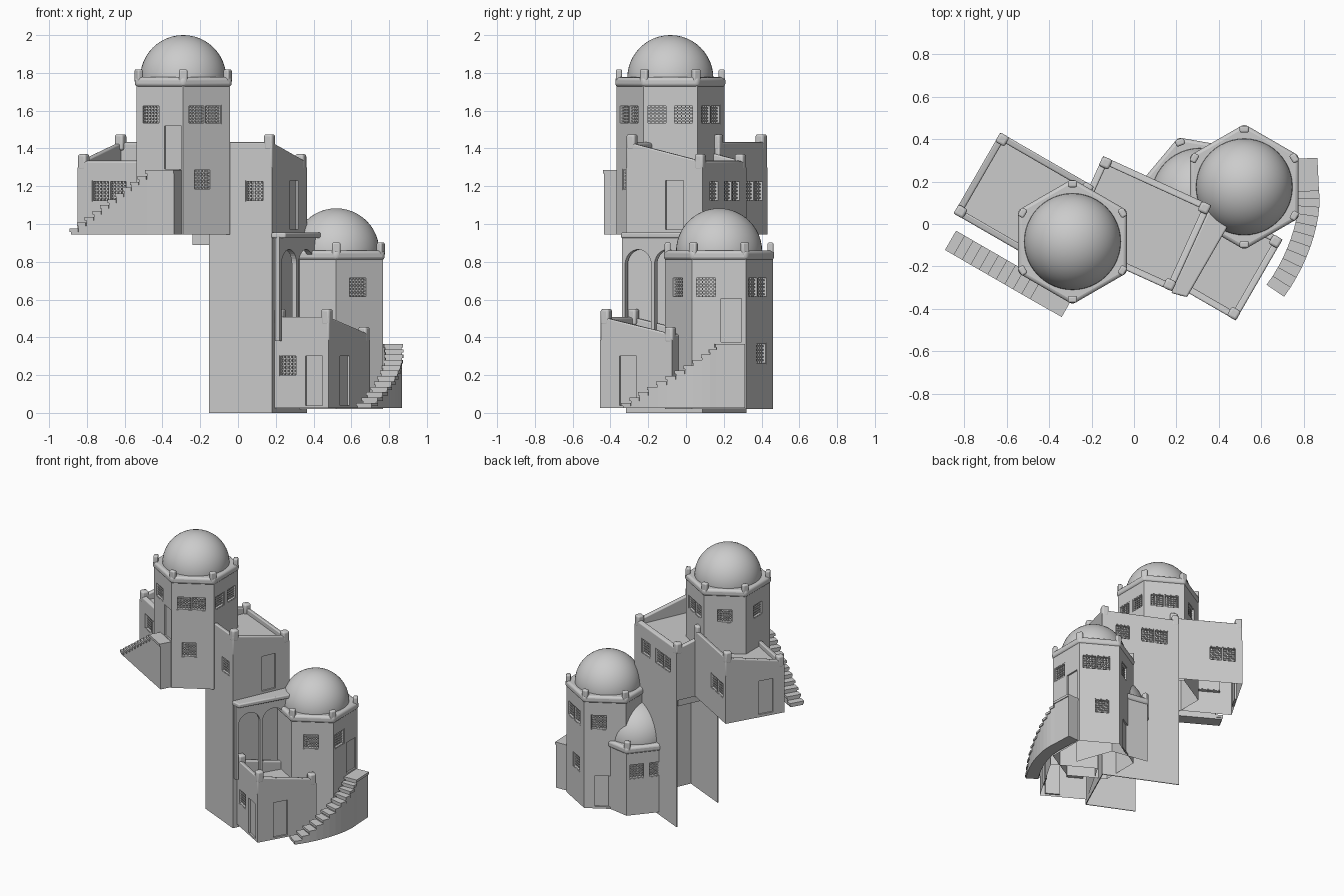
import bpy, bmesh
from math import radians, cos, sin, pi
from mathutils import Matrix, Vector
from mathutils.geometry import interpolate_bezier

if "Cube" in bpy.data.objects:
    bpy.data.objects.remove(bpy.data.objects["Cube"])


def smooth(ob):
    bpy.ops.object.select_all(action='DESELECT')
    bpy.context.view_layer.objects.active = ob
    ob.select_set(True)
    bpy.ops.object.shade_smooth_by_angle(angle=radians(35))


def finish(bm, name, bevel=0.0, flat=False):
    bmesh.ops.recalc_face_normals(bm, faces=bm.faces)
    me = bpy.data.meshes.new(name)
    bm.to_mesh(me)
    bm.free()
    ob = bpy.data.objects.new(name, me)
    bpy.context.collection.objects.link(ob)
    if bevel:
        m = ob.modifiers.new("round", 'BEVEL')
        m.width, m.segments, m.limit_method = bevel, 3, 'ANGLE'
    if not flat:
        smooth(ob)
    return ob


def frame(x, y, deg):
    return Matrix.Translation((x, y, 0)) @ Matrix.Rotation(radians(deg), 4, 'Z')


def block(bm, M, x0, x1, y0, y1, z0, z1):
    T = Matrix.Translation(((x0 + x1) / 2, (y0 + y1) / 2, (z0 + z1) / 2))
    S = Matrix.Diagonal((x1 - x0, y1 - y0, z1 - z0, 1))
    bmesh.ops.create_cube(bm, size=1, matrix=M @ T @ S)


def prism(bm, low, high):
    a = [bm.verts.new(p) for p in low]
    b = [bm.verts.new(p) for p in high]
    n = len(a)
    bm.faces.new(a[::-1])
    bm.faces.new(b)
    for i in range(n):
        bm.faces.new((a[i], a[(i + 1) % n], b[(i + 1) % n], b[i]))


def slice_off(bm, clip):
    # drop everything on the near side of a plane
    if clip:
        bmesh.ops.bisect_plane(bm, geom=bm.verts[:] + bm.edges[:] + bm.faces[:],
                               plane_co=clip[0], plane_no=clip[1], clear_inner=True)


def hexagon(x, y, r, z, rot):
    return [Vector((x + r * cos(radians(rot + 60 * i)), y + r * sin(radians(rot + 60 * i)), z)) for i in range(6)]


def face_frame(x, y, ang, dist):
    # local x = viewer's right, local y = into the wall
    a = radians(ang)
    return frame(x + dist * cos(a), y + dist * sin(a), ang + 90)


def cut(ob, cutter):
    m = ob.modifiers.new("cut", 'BOOLEAN')
    m.object, m.operation, m.solver = cutter, 'DIFFERENCE', 'EXACT'
    bpy.context.view_layer.objects.active = ob
    bpy.ops.object.modifier_apply(modifier=m.name)
    bpy.data.objects.remove(cutter)


def openings(body, name, z_open, items, clip=None):
    """items: (face frame, kind, offset, centre z, width, height)"""
    cb, lb = bmesh.new(), bmesh.new()
    for F, kind, t, z, w, h in items:
        x0, x1, z0, z1 = t - w / 2, t + w / 2, z - h / 2, z + h / 2
        block(cb, F, x0, x1, -0.02, 0.012 if kind == 'door' else 0.03, z0, z1)
        if kind == 'win':
            n = max(4, round(w / 0.02))
            for i in range(1, 6):
                zz = z0 + h * i / 6
                block(lb, F, x0, x1, 0.014, 0.022, zz - 0.004, zz + 0.004)
            for i in range(1, n):
                xx = x0 + w * i / n
                block(lb, F, xx - 0.003, xx + 0.003, 0.017, 0.026, z0, z1)
            # frame around the recess, with a mullion when wide
            for xx in [x0, x1] + ([t] if w > 0.15 else []):
                block(lb, F, xx - 0.005, xx + 0.005, 0.002, 0.028, z0, z1)
            for zz in (z0, z1):
                block(lb, F, x0 - 0.005, x1 + 0.005, 0.002, 0.028, zz - 0.005, zz + 0.005)
    cut(body, finish(cb, name + "_cutter", flat=True))
    finish(lb, name + "_window_lattice", flat=True)
    # open underside
    bm = bmesh.new()
    bm.from_mesh(body.data)
    low = [f for f in bm.faces if f.normal.z < -0.9 and abs(f.calc_center_median().z - z_open) < 0.001]
    bmesh.ops.delete(bm, geom=low, context='FACES')
    slice_off(bm, clip)
    bm.to_mesh(body.data)
    bm.free()


def tower(name, x, y, rot, z0, zt, items, clip=None):
    bm = bmesh.new()
    prism(bm, hexagon(x, y, 0.286, z0, rot), hexagon(x, y, 0.286, zt + 0.01, rot))
    body = finish(bm, name + "_body", flat=True)
    openings(body, name, z0, [(face_frame(x, y, a, 0.286 * cos(pi / 6)),) + tuple(r) for a, *r in items], clip)
    bm = bmesh.new()
    prism(bm, hexagon(x, y, 0.296, zt, rot), hexagon(x, y, 0.296, zt + 0.05, rot))
    slice_off(bm, clip)
    finish(bm, name + "_cornice", 0.016)
    bm = bmesh.new()
    for p in hexagon(x, y, 0.272, 0, rot):
        if clip and (p - clip[0]).dot(clip[1]) < 0:
            continue
        a = math_angle(p.x - x, p.y - y)
        block(bm, frame(p.x, p.y, a), -0.016, 0.016, -0.022, 0.022, zt + 0.02, zt + 0.092)
    finish(bm, name + "_merlons", 0.009)
    bm = bmesh.new()
    bmesh.ops.create_uvsphere(bm, u_segments=48, v_segments=24, radius=0.228,
                              matrix=Matrix.Translation((x, y, zt + 0.045)))
    slice_off(bm, (Vector((0, 0, zt + 0.04)), Vector((0, 0, 1))))
    slice_off(bm, clip)
    finish(bm, name + "_dome")


def math_angle(dx, dy):
    return -Vector((1, 0)).angle_signed(Vector((dx, dy))) * 180 / pi


def house(name, x, y, rot, w, d, z0, zf, zb, items):
    M = frame(x, y, rot)
    bm = bmesh.new()
    block(bm, M, 0, w, 0, d, z0, min(zf, zb) - 0.03)
    body = finish(bm, name + "_body", flat=True)
    c = M @ Vector((w / 2, d / 2, 0))
    sides = {'front': (-90, d / 2), 'right': (0, w / 2), 'back': (90, d / 2), 'left': (180, w / 2)}
    openings(body, name, z0, [(face_frame(c.x, c.y, rot + sides[s][0], sides[s][1]),) + tuple(r) for s, *r in items])
    # parapet walls, sloping along the two sides
    bm, e, zr = bmesh.new(), 0.032, min(zf, zb) - 0.04
    for x0, x1, y0, y1 in ((0, w, 0, e), (0, w, d - e, d), (0, e, 0, d), (w - e, w, 0, d)):
        q = [(x0, y0), (x1, y0), (x1, y1), (x0, y1)]
        prism(bm, [M @ Vector((a, b, zr)) for a, b in q],
              [M @ Vector((a, b, zf + (zb - zf) * b / d)) for a, b in q])
    finish(bm, name + "_parapet", 0.008)
    bm = bmesh.new()
    for a in (0.024, w - 0.024):
        for b, z in ((0.024, zf), (d - 0.024, zb)):
            block(bm, M, a - 0.025, a + 0.025, b - 0.025, b + 0.025, z - 0.045, z + 0.04)
    finish(bm, name + "_corner_posts", 0.012)


def stairs(name, pts, end, z0, z1, width):
    bm = bmesh.new()
    pts = [Vector((p[0], p[1], 0)) for p in pts] + [Vector((end[0], end[1], 0))]
    nrm = []
    for i in range(len(pts)):
        d = (pts[min(i + 1, len(pts) - 1)] - pts[max(i - 1, 0)]).normalized()
        nrm.append(Vector((-d.y, d.x, 0)))
    n = len(pts) - 1
    for i in range(n):
        z = z0 + (z1 - z0) * (i + 1) / n
        for hw, lo, hi, over in ((width / 2 - 0.006, z0, z - 0.015, 0), (width / 2, z - 0.018, z, 0.006)):
            d = (pts[i + 1] - pts[i]).normalized() * over
            q = [pts[i] - d + nrm[i] * hw, pts[i] - d - nrm[i] * hw,
                 pts[i + 1] - nrm[i + 1] * hw, pts[i + 1] + nrm[i + 1] * hw]
            prism(bm, [p + Vector((0, 0, lo)) for p in q], [p + Vector((0, 0, hi)) for p in q])
    finish(bm, name, flat=True)


# Domed towers
tower("upper_tower", -0.29, -0.083, 90, 0.945, 1.727, [
    (240, 'win', -0.055, 1.58, 0.11, 0.10), (240, 'door', 0.08, 1.405, 0.105, 0.23),
    (300, 'win', -0.01, 1.58, 0.2, 0.10), (300, 'win', -0.025, 1.235, 0.105, 0.11),
    (0, 'win', -0.07, 1.58, 0.105, 0.10), (0, 'win', 0.07, 1.58, 0.105, 0.10),
    (60, 'win', 0, 1.58, 0.2, 0.10), (120, 'win', 0, 1.58, 0.11, 0.10), (180, 'win', 0, 1.58, 0.11, 0.10)])
tower("lower_tower", 0.52, 0.175, 90, 0.02, 0.81, [
    (300, 'win', -0.01, 0.665, 0.11, 0.11), (0, 'win', -0.07, 0.665, 0.11, 0.11),
    (0, 'door', 0.065, 0.49, 0.11, 0.23), (60, 'win', -0.02, 0.665, 0.2, 0.11),
    (60, 'win', 0.02, 0.315, 0.105, 0.11), (120, 'win', -0.04, 0.665, 0.11, 0.11),
    (120, 'door', -0.015, 0.15, 0.11, 0.23), (180, 'win', 0.0, 0.665, 0.11, 0.11)])

# Flat-roofed houses
house("upper_left_house", -0.85, 0.05, -30, 0.51, 0.44, 0.945, 1.33, 1.435, [
    ('front', 'win', -0.06, 1.175, 0.21, 0.11), ('back', 'win', 0.115, 1.175, 0.19, 0.11),
    ('left', 'door', 0.08, 1.09, 0.11, 0.25)])
house("upper_middle_house", -0.33, -0.085, -24.5, 0.56, 0.445, 0.945, 1.435, 1.33, [
    ('front', 'win', 0.18, 1.175, 0.105, 0.11), ('right', 'door', 0.06, 1.10, 0.105, 0.26),
    ('back', 'win', 0.1, 1.175, 0.2, 0.11), ('back', 'win', -0.13, 1.175, 0.11, 0.11)])
house("lower_house", 0.19, -0.287, -30, 0.335, 0.44, 0.025, 0.51, 0.415, [
    ('front', 'win', -0.08, 0.25, 0.105, 0.11), ('front', 'door', 0.078, 0.17, 0.105, 0.26),
    ('right', 'door', -0.05, 0.17, 0.105, 0.26)])

# Tall support walls under the middle house, open to the left
M = frame(-0.33, -0.085, -24.5)
bm = bmesh.new()
block(bm, M, 0.195, 0.56, 0, 0.006, 0, 0.95)
block(bm, M, 0.554, 0.56, 0, 0.445, 0, 0.95)
block(bm, M, 0, 0.56, 0.439, 0.445, 0, 0.95)
block(bm, M, 0.02, 0.2, 0.17, 0.42, 0.89, 0.95)
finish(bm, "support_walls", flat=True)

# Small turret built against the back support wall
tower("small_turret", 0.31, 0.13, 110, 0.02, 0.48, [
    (140, 'win', -0.07, 0.345, 0.105, 0.11), (140, 'win', 0.065, 0.345, 0.105, 0.11)],
    clip=(M @ Vector((0, 0.435, 0)), Vector((sin(radians(24.5)), cos(radians(24.5)), 0))))

# Balcony ledge and arcade
bm = bmesh.new()
q = [(0.175, -0.325), (0.25, -0.345), (0.44, -0.015), (0.36, 0.08)]
prism(bm, [Vector((a, b, 0.925)) for a, b in q], [Vector((a, b, 0.955)) for a, b in q])
finish(bm, "balcony_ledge", 0.008)
A = frame(0.195, -0.325, -30)
bm = bmesh.new()
block(bm, A, 0, 0.03, 0, 0.38, 0.38, 0.93)
arcade = finish(bm, "arcade_wall", flat=True)
bm = bmesh.new()
r = 0.08
for c in (0.1, 0.28):
    prof = [(c - r, 0.3), (c + r, 0.3)] + [(c + r * cos(pi * i / 16), 0.785 + r * sin(pi * i / 16)) for i in range(17)]
    prism(bm, [A @ Vector((-0.03, a, z)) for a, z in prof], [A @ Vector((0.06, a, z)) for a, z in prof])
cut(arcade, finish(bm, "arch_cutter", flat=True))

# Staircases
stairs("upper_stairs", [(-0.86 + 0.04 * i, -0.08 - 0.0231 * i) for i in range(11)], (-0.315, -0.393), 0.945, 1.285, 0.105)
curve = interpolate_bezier(Vector((0.67, -0.31, 0)), Vector((0.78, -0.16, 0)),
                           Vector((0.84, 0.04, 0)), Vector((0.822, 0.16, 0)), 12)
stairs("curved_stairs", curve, (0.815, 0.31), 0.025, 0.365, 0.1)
